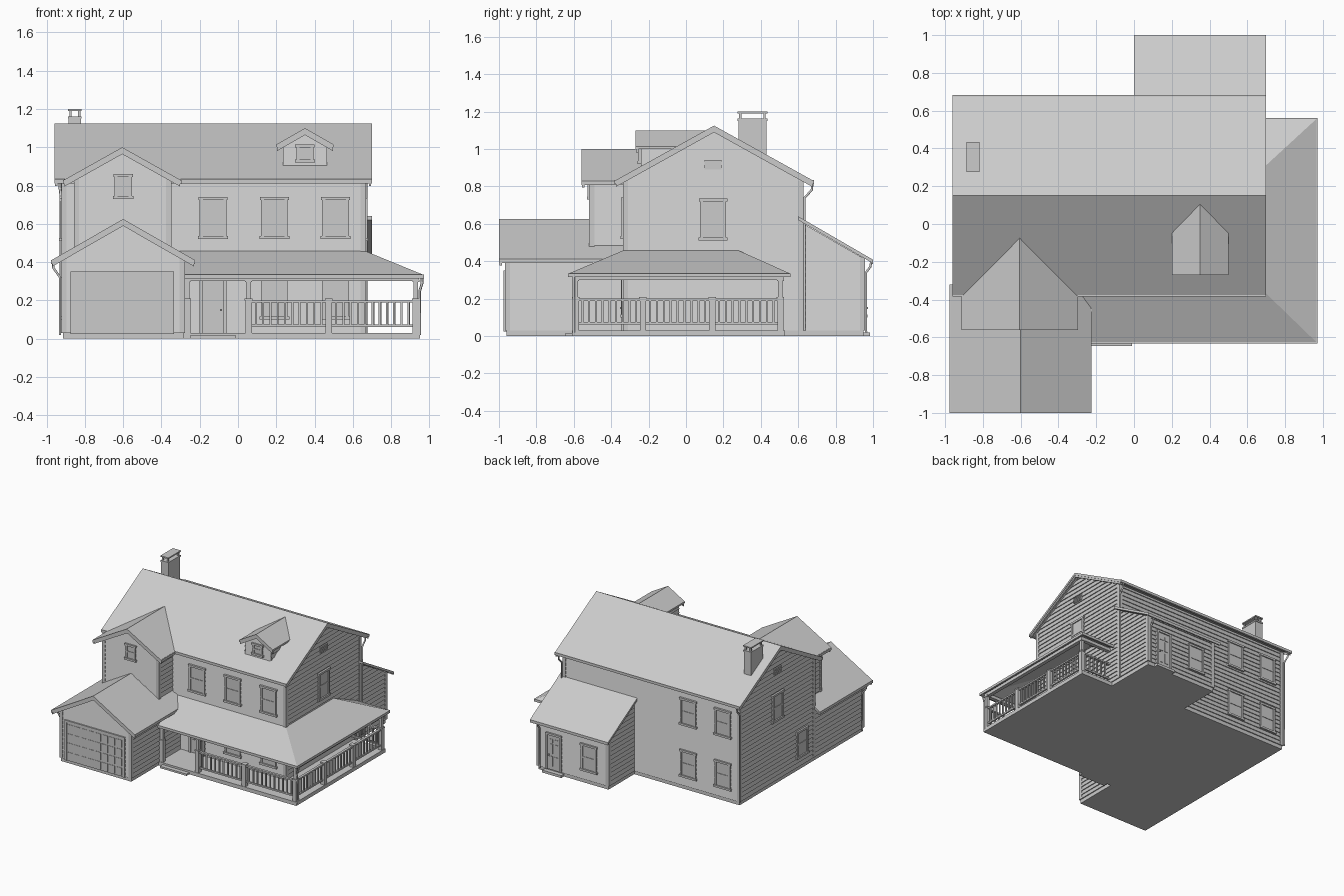
import bpy, bmesh
from mathutils import Vector

if "Cube" in bpy.data.objects:
    bpy.data.objects.remove(bpy.data.objects["Cube"])


def finish(name, bm, recalc=True):
    if recalc:
        bmesh.ops.recalc_face_normals(bm, faces=bm.faces)
    me = bpy.data.meshes.new(name)
    bm.to_mesh(me)
    bm.free()
    ob = bpy.data.objects.new(name, me)
    bpy.context.collection.objects.link(ob)
    return ob


def boxes(name, items):
    """items: (x0, x1, y0, y1, z0, z1) boxes gathered in one object"""
    bm = bmesh.new()
    for x0, x1, y0, y1, z0, z1 in items:
        r = bmesh.ops.create_cube(bm, size=1)
        for v in r['verts']:
            v.co = ((x0 + x1) / 2 + v.co.x * abs(x1 - x0), (y0 + y1) / 2 + v.co.y * abs(y1 - y0),
                    (z0 + z1) / 2 + v.co.z * abs(z1 - z0))
    return finish(name, bm)


def prism(name, axis, pts, a, b):
    bm = bmesh.new()
    P = (lambda t, u, z: (t, u, z)) if axis == 'x' else (lambda t, u, z: (u, t, z))
    A = [bm.verts.new(P(a, *p)) for p in pts]
    B = [bm.verts.new(P(b, *p)) for p in pts]
    bm.faces.new(A)
    bm.faces.new(B[::-1])
    for i in range(len(pts)):
        j = (i + 1) % len(pts)
        bm.faces.new((A[i], A[j], B[j], B[i]))
    return finish(name, bm)


# A wall face is (axis, coordinate, outward sign); u runs along it, d stands off it
def pt(face, u, z, d):
    ax, c, s = face
    return (c + s * d, u, z) if ax == 'x' else (u, c + s * d, z)


def fbox(face, u0, u1, z0, z1, d0, d1):
    p, q = pt(face, u0, z0, d0), pt(face, u1, z1, d1)
    return (p[0], q[0], p[1], q[1], p[2], q[2])


def span(poly, z):
    us = []
    for (u0, z0), (u1, z1) in zip(poly, poly[1:] + poly[:1]):
        if min(z0, z1) - 1e-6 <= z <= max(z0, z1) + 1e-6:
            us += [u0, u1] if abs(z1 - z0) < 1e-6 else [u0 + (u1 - u0) * (z - z0) / (z1 - z0)]
    return min(us), max(us)


def siding(name, face, poly, step=0.034, d=0.008):
    """overlapping boards clipped to a convex outline"""
    bm = bmesh.new()
    flip = (face[0] == 'y') == (face[2] > 0)
    z, top = min(p[1] for p in poly), max(p[1] for p in poly)

    def quad(*ps):
        vs = [bm.verts.new(pt(face, *p)) for p in ps]
        bm.faces.new(vs[::-1] if flip else vs)
    while z < top - 0.003:
        z1 = min(z + step, top)
        (a, b), (e, f) = span(poly, z), span(poly, z1)
        quad((a, z, d), (b, z, d), (f, z1, 0.001), (e, z1, 0.001))
        quad((a, z, 0), (b, z, 0), (b, z, d), (a, z, d))
        z = z1
    return finish(name, bm, False)


def rect(a, b, z0, z1):
    return [(a, z0), (b, z0), (b, z1), (a, z1)]


def gable(a, b, z0, z1, zr):
    return rect(a, b, z0, z1)[:3] + [((a + b) / 2, zr), (a, z1)]


def window(name, face, u, z0, z1, w=0.14):
    h, t, m = w / 2, 0.016, (z0 + z1) / 2
    boxes(name, [fbox(face, u - h + .003, u + h - .003, z0, z1, 0, .009),
                 fbox(face, u - h, u - h + t, z0, z1, 0, .016),
                 fbox(face, u + h - t, u + h, z0, z1, 0, .016),
                 fbox(face, u - h - .006, u + h + .006, z1 - t, z1, 0, .018),
                 fbox(face, u - h - .008, u + h + .008, z0, z0 + t, 0, .02),
                 fbox(face, u - h + t, u + h - t, m - .006, m + .006, 0, .013)])


def door(name, face, u, z0, z1, w=0.14):
    h = w / 2
    it = [fbox(face, u - h, u + h, z0, z1, 0, .009), fbox(face, u - h, u - h + .016, z0, z1, 0, .018),
          fbox(face, u + h - .016, u + h, z0, z1, 0, .018), fbox(face, u - h, u + h, z1 - .016, z1, 0, .018),
          fbox(face, u + h - .034, u + h - .024, .145, .155, 0, .022)]
    for s in (-1, 1):
        for a, b in ((.03, .11), (.13, .21), (.222, .25)):
            c = u + s * .023
            it.append(fbox(face, c - .016, c + .016, z0 + a, z0 + b, 0, .013))
    boxes(name, it)


def roof(name, axis, r, zr, half, slope, a, b, ends, t=0.02):
    ze = zr - half * slope

    def chev(k, h):
        return [(r - h, zr - h * slope), (r, zr), (r + h, zr - h * slope), (r + h, zr - h * slope - k),
                (r, zr - k), (r - h, zr - h * slope - k)]
    prism(name, axis, chev(t, half), a, b)
    for e in ends:  # barge boards under the gable edge
        n = 1 if e == a else -1
        pts = [(u, z - .002) for u, z in chev(.034, half - .003)]
        prism(name + "_barge_board", axis, pts, e + n * .004, e + n * .016)
    return ze


# ---- main bodies
prism("main_body", 'x', gable(-.33, .62, 0, .835, 1.10)[:3] + [(.15, 1.10), (-.33, .835)], -.915, .66)
prism("garage_body", 'y', gable(-.915, -.285, 0, .425, .605), -.96, -.33)
prism("front_gable_body", 'y', gable(-.85, -.355, .40, .84, .98), -.51, 0)
prism("rear_body", 'x', [(.6, 0), (.95, 0), (.95, .415), (.6, .615)], .03, .66)
prism("dormer_body", 'y', gable(.235, .465, .87, 1.02, 1.08), -.24, .1)

# ---- clapboard siding on every wall
F, B, R, L = ('y', -.33, -1), ('y', .62, 1), ('x', .66, 1), ('x', -.915, -1)
GF, GR, UF, UR, UL = ('y', -.96, -1), ('x', -.285, 1), ('y', -.51, -1), ('x', -.355, 1), ('x', -.85, -1)
XB, XL, DF = ('y', .95, 1), ('x', .03, -1), ('y', -.24, -1)
main_end = [(-.33, .03), (.62, .03), (.62, .835), (.15, 1.10), (-.33, .835)]
shed_end = [(.62, .03), (.95, .03), (.95, .415), (.62, .605)]
for n, f, p in (("front", F, rect(-.915, .66, .03, .835)), ("back", B, rect(-.915, .66, .03, .835)),
                ("right", R, main_end), ("left", L, main_end),
                ("garage_front", GF, gable(-.915, -.285, .03, .425, .605)),
                ("garage_right", GR, rect(-.96, -.33, .03, .43)), ("garage_left", L, rect(-.96, -.33, .03, .43)),
                ("front_gable", UF, gable(-.85, -.355, .42, .84, .98)),
                ("front_gable_right", UR, rect(-.51, -.33, .42, .845)),
                ("front_gable_left", UL, rect(-.51, -.33, .42, .845)),
                ("rear", XB, rect(.03, .66, .03, .415)), ("rear_right", R, shed_end), ("rear_left", XL, shed_end),
                ("dormer", DF, gable(.235, .465, .905, 1.02, 1.08)),
                ("dormer_right", ('x', .465, 1), rect(-.24, .0, .89, 1.02)),
                ("dormer_left", ('x', .235, -1), rect(-.24, .0, .89, 1.02))):
    siding(n + "_siding", f, p)

# ---- corner boards
boxes("corner_boards", [(x - .014, x + .014, y - .014, y + .014, z0, z1) for x, y, z0, z1 in (
    (-.909, -.324, .03, .83), (.654, -.324, .03, .83), (.654, .614, .03, .83), (-.909, .614, .03, .83),
    (-.909, -.954, .03, .425), (-.291, -.954, .03, .425), (-.844, -.504, .47, .835), (-.361, -.504, .47, .835),
    (.654, .944, .03, .42), (.036, .944, .03, .42))])

# ---- roofs
roof("main_roof", 'x', .15, 1.125, .528, .555, -.96, .70, (-.96, .70))
roof("garage_roof", 'y', -.60, .625, .372, .573, -1.0, -.325, (-1.0,))
roof("front_gable_roof", 'y', -.605, 1.0, .305, .56, -.56, -.06, (-.56,))
roof("dormer_roof", 'y', .35, 1.10, .15, .57, -.27, .11, (-.27,), .014)
prism("rear_roof", 'x', [(.60, .64), (1.0, .408), (1.0, .388), (.60, .62)], 0, .70)

# ---- wraparound porch roof with hipped ends
bm = bmesh.new()
v = [bm.verts.new(c) for c in ((-.34, -.63, .333), (.97, -.63, .333), (.97, .56, .333), (.655, .56, .333),
                               (-.34, -.325, .462), (.655, -.325, .462), (.655, .27, .462))]
for f in ((0, 1, 5, 4), (1, 2, 6, 5), (2, 3, 6)):
    bm.faces.new([v[i] for i in f])
porch_roof = finish("porch_roof", bm, False)
m = porch_roof.modifiers.new("thickness", 'SOLIDIFY')
m.thickness, m.offset = .014, -1

# ---- gutters along the eaves
boxes("gutters", [(-.30, .70, -.383, -.368, .812, .833), (-.96, .70, .668, .684, .812, .833),
                  (-.96, -.905, -.383, -.368, .812, .833),
                  (-.976, -.962, -1, -.32, .39, .412), (-.238, -.224, -1, -.45, .39, .412),
                  (-.914, -.9, -.56, -.37, .808, .828), (-.31, -.296, -.56, -.37, .808, .828),
                  (0, .70, .99, 1.0, .386, .408),
                  (-.285, .972, -.632, -.618, .315, .335), (.958, .972, -.63, .56, .315, .335),
                  (.66, .97, .547, .56, .315, .335)])

# ---- downspouts
for path in ([(.67, .676, .815), (.67, .672, .78), (.67, .634, .74), (.67, .634, .03)],
             [(-.93, .676, .815), (-.93, .672, .78), (-.925, .634, .74), (-.925, .634, .03)],
             [(-.968, -.93, .40), (-.965, -.93, .37), (-.93, -.93, .32), (-.93, -.93, .02)],
             [(.962, -.6, .32), (.962, -.6, .29), (.95, -.6, .25), (.95, -.6, .02)],
             [(.64, .99, .395), (.64, .985, .37), (.64, .963, .34), (.64, .963, .02)]):
    cu = bpy.data.curves.new("downspout", 'CURVE')
    cu.dimensions, cu.bevel_depth, cu.bevel_resolution = '3D', .007, 1
    sp = cu.splines.new('POLY')
    sp.points.add(len(path) - 1)
    for p, c in zip(sp.points, path):
        p.co = (*c, 1)
    bpy.context.collection.objects.link(bpy.data.objects.new("downspout", cu))

# ---- porch deck, step, beams
boxes("porch_deck", [(-.29, .95, -.61, -.33, 0, .03), (.66, .95, -.33, .53, 0, .03)])
boxes("porch_step", [(-.25, -.01, -.645, -.60, 0, .015)])
boxes("porch_beams", [(-.285, .945, -.605, -.575, .30, .325), (.915, .945, -.605, .52, .30, .325),
                      (.66, .945, .49, .52, .30, .325)])


# ---- porch posts and short newels
def post(x, y, tall):
    it = [(x - .017, x + .017, y - .017, y + .017, .03, .20), (x - .02, x + .02, y - .02, y + .02, .20, .21)]
    if tall:
        it += [(x - .012, x + .012, y - .012, y + .012, .21, .31), (x - .018, x + .018, y - .018, y + .018, .295, .31)]
    boxes("porch_post" if tall else "porch_newel", it)


for x, y, t in ((-.265, -.59, 1), (.055, -.59, 1), (.475, -.59, 0), (.93, -.59, 1), (.93, -.23, 0),
                (.93, .14, 0), (.93, .505, 1)):
    post(x, y, t)


# ---- railings with balusters
def railing(p, q):
    p, q = Vector(p), Vector(q)
    n = round((q - p).length / .037)
    lo, hi = p, q
    it = [(lo.x - w, hi.x + w, lo.y - w, hi.y + w, z, z + h) for w, z, h in ((.01, .188, .012), (.007, .062, .012))]
    for i in range(1, n):
        c = p.lerp(q, i / n)
        it.append((c.x - .005, c.x + .005, c.y - .005, c.y + .005, .07, .19))
    boxes("porch_railing", it)


for p, q in (((.055, -.59), (.475, -.59)), ((.475, -.59), (.93, -.59)), ((.93, -.59), (.93, -.23)),
             ((.93, -.23), (.93, .14)), ((.93, .14), (.93, .505)), ((.67, .505), (.93, .505))):
    railing(p, q)

# ---- windows, vents and doors
for f, u, z0, z1 in ((F, -.13, .52, .74), (F, .19, .52, .74), (F, .51, .52, .74), (F, .19, .10, .32), (F, .51, .10, .32),
                     (R, .145, .51, .735), (L, .145, .51, .735), (L, -.17, .10, .32), (XB, .2, .10, .32),
                     (B, -.46, .52, .74), (B, -.77, .52, .74), (B, -.46, .10, .32), (B, -.77, .10, .32)):
    window("window", f, u, z0, z1)
window("front_gable_window", UF, -.60, .73, .86, .09)
window("dormer_window", DF, .35, .92, 1.015, .09)
for f in (R, L):
    boxes("gable_vent", [fbox(f, .10, .19, .89, .94, 0, .012)] +
          [fbox(f, .105, .185, .895 + i * .011, .90 + i * .011, 0, .016) for i in range(4)])
door("front_door", F, -.13, .03, .325)
door("rear_door", XB, .515, .03, .325)
boxes("rear_door_step", [(.43, .60, .95, .985, 0, .02)])

# ---- garage door with raised panels
boxes("garage_door", [fbox(GF, -.86, -.35, .025, .335, 0, .01), fbox(GF, -.875, -.855, .025, .35, 0, .016),
                      fbox(GF, -.355, -.335, .025, .35, 0, .016), fbox(GF, -.875, -.335, .333, .35, 0, .016)] +
      [fbox(GF, -.85 + i * .0625, -.80 + i * .0625, .035 + j * .075, .095 + j * .075, 0, .013)
       for i in range(8) for j in range(4)])

# ---- chimney with raised cap
boxes("chimney", [(-.885, -.82, .28, .43, .9, 1.15), (-.888, -.817, .275, .435, 1.15, 1.162),
                  (-.888, -.817, .275, .435, 1.19, 1.2)] +
      [(x - .006, x + .006, y - .006, y + .006, 1.16, 1.192) for x in (-.875, -.83) for y in (.29, .42)])
